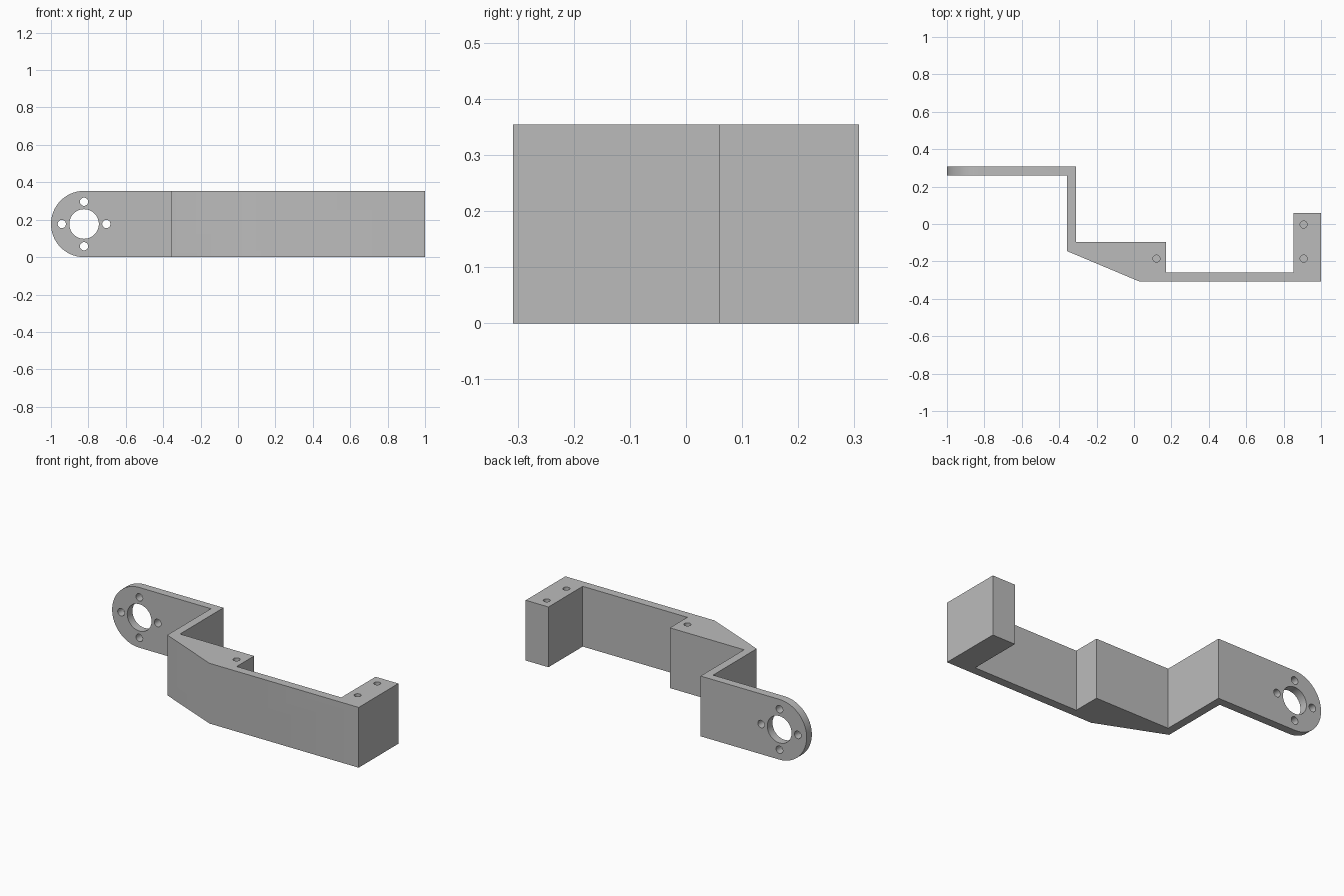
import bpy, bmesh, math
from mathutils import Matrix, Vector

cube = bpy.data.objects.get("Cube")
if cube:
    bpy.data.objects.remove(cube)

HEIGHT = 0.354
RADIUS = HEIGHT / 2
EYE_X = -1 + RADIUS          # centre of the rounded end
HOLE_DEPTH = 0.2             # blind screw holes

grey = bpy.data.materials.new("grey")
grey.use_nodes = True
colour = (0.5, 0.5, 0.5, 1)
grey.diffuse_color = colour
grey.node_tree.nodes["Principled BSDF"].inputs["Base Color"].default_value = colour


def prism(name, points, direction):
    """Extrude a closed outline of 3D points along a direction."""
    bm = bmesh.new()
    face = bm.faces.new([bm.verts.new(p) for p in points])
    ext = bmesh.ops.extrude_face_region(bm, geom=[face])
    verts = [v for v in ext["geom"] if isinstance(v, bmesh.types.BMVert)]
    bmesh.ops.translate(bm, vec=Vector(direction), verts=verts)
    bmesh.ops.recalc_face_normals(bm, faces=bm.faces)
    return finish(name, bm)


def cylinder(name, centre, radius, depth, along_y=False, sides=32):
    bm = bmesh.new()
    turn = Matrix.Rotation(math.pi / 2, 4, "X") if along_y else Matrix()
    bmesh.ops.create_cone(bm, cap_ends=True, segments=sides, radius1=radius,
                          radius2=radius, depth=depth,
                          matrix=Matrix.Translation(centre) @ turn)
    return finish(name, bm)


def finish(name, bm):
    mesh = bpy.data.meshes.new(name)
    bm.to_mesh(mesh)
    bm.free()
    mesh.materials.append(grey)
    obj = bpy.data.objects.new(name, mesh)
    bpy.context.collection.objects.link(obj)
    return obj


def cut(target, cutter, operation="DIFFERENCE"):
    """Apply a boolean and throw the cutter away."""
    bpy.context.view_layer.objects.active = target
    mod = target.modifiers.new("cut", "BOOLEAN")
    mod.operation, mod.object, mod.solver = operation, cutter, "EXACT"
    bpy.ops.object.modifier_apply(modifier=mod.name)
    bpy.data.objects.remove(cutter)


# Stepped bracket, outlined from above
outline = [(-1.05, 0.308), (-0.31, 0.308), (-0.31, -0.096), (0.172, -0.096),
           (0.172, -0.258), (0.852, -0.258), (0.852, 0.06), (1, 0.06),
           (1, -0.308), (0.03, -0.308), (-0.358, -0.145), (-0.358, 0.26),
           (-1.05, 0.26)]
bracket = prism("bracket", [(x, y, 0) for x, y in outline], (0, 0, HEIGHT))

# Round the mounting end
arc = [math.pi * (0.5 + i / 40) for i in range(41)]
slot = [(EYE_X + RADIUS * math.cos(a), -0.5, RADIUS + RADIUS * math.sin(a)) for a in arc]
slot += [(1.1, -0.5, 0), (1.1, -0.5, HEIGHT)]
cut(bracket, prism("rounded_slot", slot, (0, 1, 0)), "INTERSECT")

# Shaft hole with four screw holes around it
cut(bracket, cylinder("shaft_hole", (EYE_X, 0.284, RADIUS), 0.079, 0.2, True, 48))
for i in range(4):
    a = i * math.pi / 2
    spot = (EYE_X + 0.119 * math.cos(a), 0.284, RADIUS + 0.119 * math.sin(a))
    cut(bracket, cylinder("flange_hole", spot, 0.022, 0.2, True))

# Blind screw holes in the top
for x, y in [(0.12, -0.185), (0.907, -0.185), (0.907, -0.003)]:
    cut(bracket, cylinder("top_hole", (x, y, HEIGHT), 0.019, 2 * HOLE_DEPTH))

# Smooth the curved walls, keep the corners sharp
bpy.ops.object.select_all(action="DESELECT")
bracket.select_set(True)
bpy.context.view_layer.objects.active = bracket
bpy.ops.object.shade_smooth_by_angle(angle=math.radians(30))
